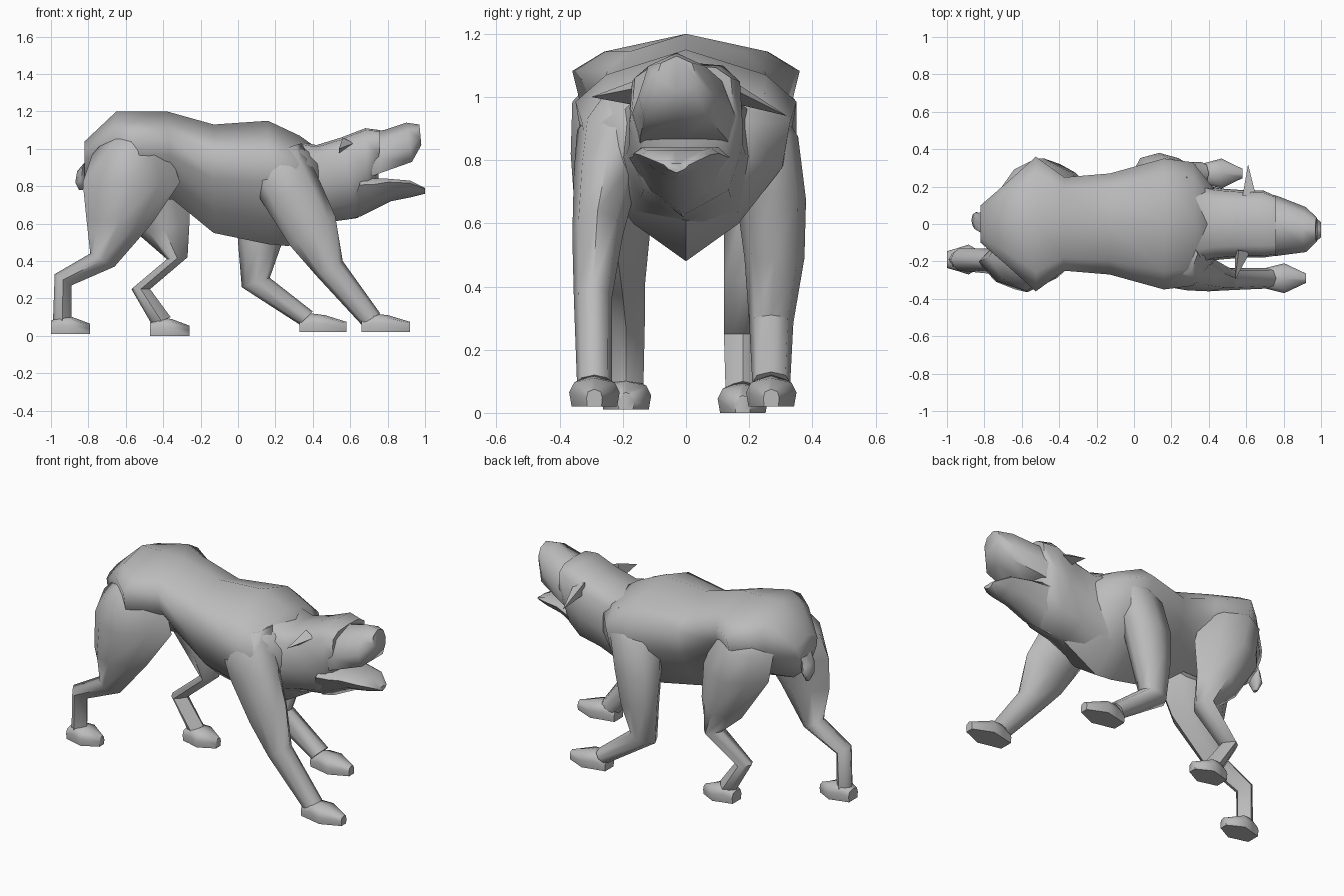
import bpy
import bmesh
import math
from mathutils import Vector

cube = bpy.data.objects.get("Cube")
if cube:
    bpy.data.objects.remove(cube, do_unlink=True)

GREY = (0.5, 0.5, 0.5, 1)
coat = bpy.data.materials.new("grey coat")
coat.use_nodes = True
coat.diffuse_color = GREY
coat.node_tree.nodes["Principled BSDF"].inputs["Base Color"].default_value = GREY

# Half cross-sections: (along the ring axis, sideways)
LIMB = [(-1, 0), (-.7, .75), (0, 1), (.7, .75), (1, 0)]
THIGH = [(-1, 0), (-.6, .65), (0, 1), (.6, .55), (1, 0)]
TORSO = [(-1, 0), (-.6, .5), (0, .92), (.5, 1), (.76, .72), (1, 0)]
SKULL = [(-1, 0), (-.65, .75), (0, 1), (.7, .95), (.95, .65), (1, 0)]
SNOUT = [(-1, 0), (-1, .85), (-.3, 1), (.6, .75), (1, 0)]
JAW = [(-1, 0), (-.3, .6), (.7, 1), (1, .8), (1, 0)]
PAW = [(-1, 0), (-1, .9), (0, 1), (.7, .8), (1, 0)]


def finish(name, bm):
    bmesh.ops.recalc_face_normals(bm, faces=bm.faces)
    mesh = bpy.data.meshes.new(name)
    bm.to_mesh(mesh)
    bm.free()
    mesh.materials.append(coat)
    obj = bpy.data.objects.new(name, mesh)
    bpy.context.collection.objects.link(obj)
    bpy.ops.object.select_all(action="DESELECT")
    obj.select_set(True)
    bpy.context.view_layer.objects.active = obj
    bpy.ops.object.shade_smooth_by_angle(angle=math.radians(60))


def loft(name, rings, half=LIMB):
    """Skin rings given as (end a, end b, y centre, half width)."""
    outline = half + [(s, -t) for s, t in half[-2:0:-1]]
    bm = bmesh.new()
    loops = []
    for a, b, y, w in rings:
        a, b = Vector((a[0], y, a[1])), Vector((b[0], y, b[1]))
        mid, axis = (a + b) / 2, (b - a) / 2
        loops.append([bm.verts.new(mid + axis * s + Vector((0, w * t, 0)))
                      for s, t in outline])
    n = len(outline)
    for low, high in zip(loops, loops[1:]):
        for i in range(n):
            j = (i + 1) % n
            bm.faces.new((low[i], low[j], high[j], high[i]))
    bm.faces.new(loops[0])
    bm.faces.new(loops[-1])
    finish(name, bm)


def foot(name, heel, length, y, ground):
    """Wedge paw with a narrow heel and a tapering toe."""
    steps = [(0, .07, .045), (.25, .1, .06), (.55, .09, .08), (1, .055, .025)]
    loft(name, [((heel + d * length, ground), (heel + d * length, ground + h), y, w)
                for d, h, w in steps], PAW)


def ear(name, base, tip):
    bm = bmesh.new()
    root = [bm.verts.new(p) for p in base]
    point = bm.verts.new(tip)
    bm.faces.new(root)
    for i, v in enumerate(root):
        bm.faces.new((v, root[(i + 1) % len(root)], point))
    finish(name, bm)


# Torso from rump to neck base
loft("torso", [
    ((-.82, .84), (-.82, 1.04), 0, .1),
    ((-.73, .76), (-.65, 1.2), 0, .23),
    ((-.54, .73), (-.52, 1.2), 0, .36),
    ((-.35, .73), (-.38, 1.2), 0, .25),
    ((-.13, .55), (-.13, 1.13), 0, .27),
    ((.16, .49), (.16, 1.15), 0, .35),
    ((.27, .48), (.33, 1.07), 0, .33),
    ((.5, .61), (.4, 1.02), 0, .19)], TORSO)

# Neck and skull
loft("head", [
    ((.32, .55), (.32, 1.04), 0, .22),
    ((.5, .61), (.42, 1.02), 0, .19),
    ((.64, .63), (.55, 1.06), 0, .18),
    ((.7, .7), (.68, 1.11), 0, .18),
    ((.75, .84), (.76, 1.1), -.01, .16)], SKULL)

# Upper snout with wide lips
loft("snout", [
    ((.68, .84), (.68, 1.09), 0, .17),
    ((.76, .87), (.78, 1.1), -.01, .16),
    ((.93, .93), (.9, 1.14), -.03, .12),
    ((.98, 1.02), (.97, 1.13), -.03, .065)], SNOUT)

# Open lower jaw
loft("lower_jaw", [
    ((.58, .62), (.66, .84), -.01, .17),
    ((.66, .64), (.74, .84), -.02, .15),
    ((.82, .72), (.8, .84), -.03, .135),
    ((.92, .74), (.92, .83), -.035, .11),
    ((1, .76), (1, .79), -.03, .04)], JAW)

ear("left_ear", [(.58, .15, .98), (.58, .15, 1.05), (.65, .16, 1.02)],
    (.61, .32, .94))
ear("right_ear", [(.54, -.14, .97), (.56, -.14, 1.06), (.62, -.15, 1.03)],
    (.54, -.3, 1.0))

# Short hanging tail
loft("tail", [
    ((-.8, .94), (-.78, 1.04), 0, .07),
    ((-.86, .88), (-.8, .92), .01, .05),
    ((-.87, .82), (-.81, .84), .02, .045),
    ((-.85, .78), (-.83, .78), .02, .015)])

# Hind legs, widest at the hip and sunk into the rump
loft("right_hind_leg", [
    ((-.68, 1.08), (-.45, 1.12), -.15, .1),
    ((-.78, .97), (-.37, 1.0), -.18, .18),
    ((-.83, .82), (-.31, .82), -.2, .165),
    ((-.81, .62), (-.46, .6), -.23, .12),
    ((-.79, .44), (-.66, .37), -.2, .07),
    ((-.98, .33), (-.89, .27), -.19, .06),
    ((-.99, .06), (-.89, .09), -.19, .055)], THIGH)
loft("left_hind_leg", [
    ((-.66, 1.08), (-.4, 1.12), .15, .1),
    ((-.72, .97), (-.33, 1.0), .18, .17),
    ((-.7, .8), (-.26, .8), .2, .15),
    ((-.53, .54), (-.26, .6), .22, .1),
    ((-.38, .41), (-.27, .42), .2, .08),
    ((-.57, .25), (-.47, .25), .18, .06),
    ((-.46, .06), (-.36, .1), .18, .055)], THIGH)

# Front legs, sunk into the shoulders
loft("right_front_leg", [
    ((.12, .96), (.34, 1.03), -.16, .12),
    ((.07, .84), (.38, .95), -.21, .135),
    ((.12, .73), (.45, .8), -.25, .105),
    ((.28, .48), (.52, .64), -.28, .08),
    ((.42, .32), (.56, .4), -.295, .06),
    ((.66, .06), (.76, .12), -.29, .055)])
loft("left_front_leg", [
    ((.08, .97), (.32, 1.02), .16, .12),
    ((.02, .85), (.34, .9), .22, .135),
    ((-.01, .66), (.28, .69), .27, .11),
    ((0, .5), (.23, .48), .28, .095),
    ((.02, .26), (.17, .31), .27, .07),
    ((.33, .06), (.4, .13), .27, .06)])

# Paws
foot("right_hind_foot", -1, .21, -.19, .01)
foot("left_hind_foot", -.47, .21, .18, 0)
foot("right_front_foot", .66, .26, -.29, .02)
foot("left_front_foot", .33, .25, .27, .02)
